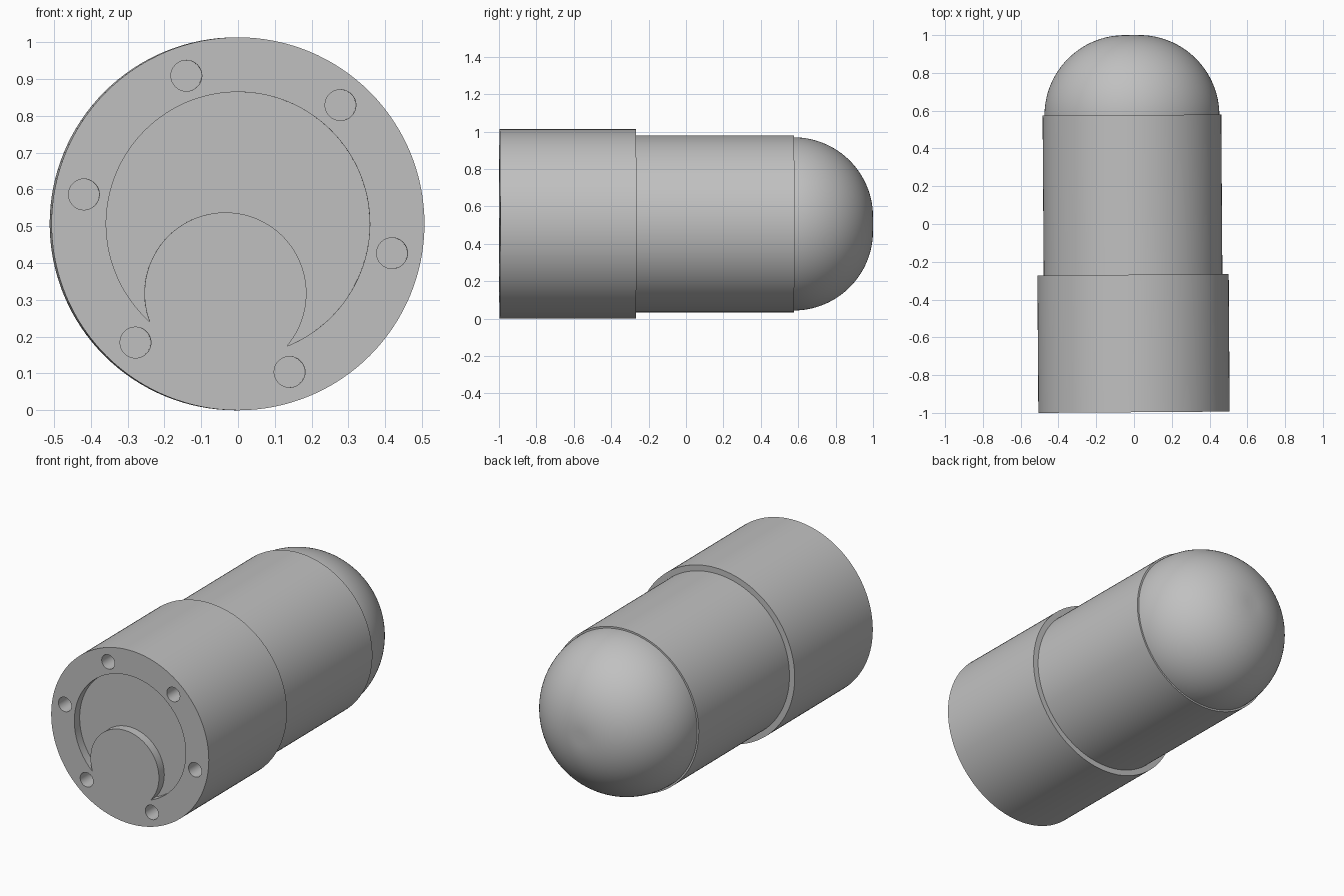
import bpy, bmesh, math
from mathutils import Matrix

cube = bpy.data.objects.get("Cube")
if cube:
    bpy.data.objects.remove(cube)

SEGMENTS = 128
RADIUS = 0.5065
# Local frame: origin at the middle of the front face, +y along the axis
PLACE = Matrix.Translation((0, -0.9965, RADIUS)) @ Matrix.Rotation(math.radians(0.4), 4, "Z")

grey = bpy.data.materials.new("plain_grey")
grey.use_nodes = True
colour = (0.53, 0.53, 0.53, 1)
grey.diffuse_color = colour
grey.node_tree.nodes["Principled BSDF"].inputs["Base Color"].default_value = colour


def finish(name, bm):
    bmesh.ops.recalc_face_normals(bm, faces=bm.faces)
    mesh = bpy.data.meshes.new(name)
    bm.to_mesh(mesh)
    bm.free()
    mesh.transform(PLACE)
    mesh.materials.append(grey)
    obj = bpy.data.objects.new(name, mesh)
    bpy.context.collection.objects.link(obj)
    return obj


def prism(bm, outline, y0, y1):
    """Extrude an (x, z) outline along the axis."""
    face = bm.faces.new([bm.verts.new((x, y0, z)) for x, z in outline])
    top = bmesh.ops.extrude_face_region(bm, geom=[face])["geom"]
    moved = [v for v in top if isinstance(v, bmesh.types.BMVert)]
    bmesh.ops.translate(bm, verts=moved, vec=(0, y1 - y0, 0))


def arc(cx, cz, r, a0, a1, n):
    return [(cx + r * math.cos(a0 + (a1 - a0) * i / n),
             cz + r * math.sin(a0 + (a1 - a0) * i / n)) for i in range(n + 1)]


def circle(cx, cz, r, n):
    return arc(cx, cz, r, 0, math.tau, n)[:-1]


def lathe(name, profile):
    """Spin (radius, y) points round the axis and cap both ends."""
    bm = bmesh.new()
    rings = [[bm.verts.new((x, y, z)) for x, z in circle(0, 0, r, SEGMENTS)]
             for r, y in profile]
    for a, b in zip(rings, rings[1:]):
        for i in range(SEGMENTS):
            j = (i + 1) % SEGMENTS
            bm.faces.new((a[i], a[j], b[j], b[i]))
    bm.faces.new(rings[0])
    bm.faces.new(rings[-1])
    return finish(name, bm)


# Main solids
sleeve = lathe("sleeve", [(RADIUS, 0), (RADIUS, 0.728)])
barrel = lathe("barrel", [(0.473, 0.6), (0.473, 1.573)])
fillet = arc(0.038, 1.5715, 0.425, 0, math.pi / 2, 32)
dome = lathe("dome", [(0.463, 1.5)] + fillet)

# Bolt holes
holes = bmesh.new()
for k in range(6):
    a = math.radians(49.2 + 60 * k)
    prism(holes, circle(0.426 * math.cos(a), 0.426 * math.sin(a), 0.042, 32), -0.1, 0.15)
hole_cutter = finish("hole_cutter", holes)

# Crescent recess: a large disc minus a smaller offset disc
big, small, cx, cz = 0.358, 0.22, -0.034, -0.189
dist = math.hypot(cx, cz)
along = (dist ** 2 + big ** 2 - small ** 2) / (2 * dist)
heading = math.atan2(cz, cx)
half_big = math.acos(along / big)
half_small = math.acos((along - dist) / small)
outer = arc(0, 0, big, heading + half_big, heading + math.tau - half_big, 96)
inner = arc(cx, cz, small, heading + math.tau - half_small, heading + half_small, 64)
crescent = bmesh.new()
prism(crescent, outer + inner[1:-1], -0.1, 0.05)
crescent_cutter = finish("crescent_cutter", crescent)

# Cut the front face
bpy.context.view_layer.objects.active = sleeve
for cutter in (hole_cutter, crescent_cutter):
    cutter.hide_render = True
    mod = sleeve.modifiers.new(cutter.name, "BOOLEAN")
    mod.operation = "DIFFERENCE"
    mod.solver = "EXACT"
    mod.object = cutter
    bpy.ops.object.modifier_apply(modifier=mod.name)
    bpy.data.objects.remove(cutter)

# Smooth shading with crisp edges
for obj in bpy.context.view_layer.objects:
    obj.select_set(obj in (sleeve, barrel, dome))
bpy.ops.object.shade_smooth_by_angle(angle=math.radians(30))
